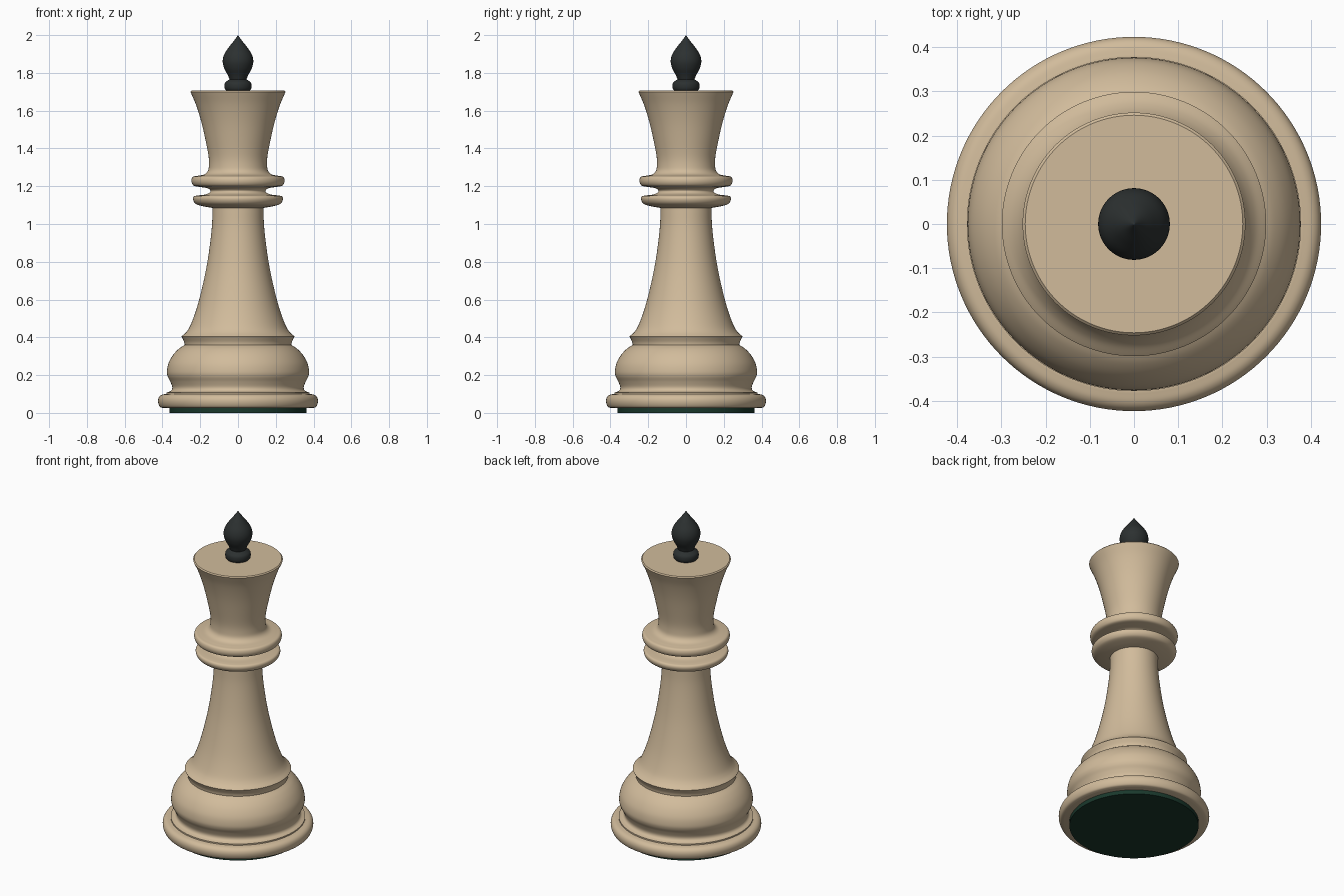
import bpy, bmesh, math
from mathutils import Vector

SEGMENTS = 128


def material(name, rgb):
    m = bpy.data.materials.new(name)
    m.diffuse_color = (*rgb, 1)
    return m


def smooth_run(pts, steps=6):
    """Catmull-Rom curve through (radius, z) points."""
    p = [Vector(q) for q in pts]
    p = [2 * p[0] - p[1]] + p + [2 * p[-1] - p[-2]]
    out = []
    for a, b, c, d in zip(p, p[1:], p[2:], p[3:]):
        for i in range(steps):
            t = i / steps
            out.append(0.5 * (2 * b + (c - a) * t + (2 * a - 5 * b + 4 * c - d) * t * t
                              + (3 * b - a - 3 * c + d) * t ** 3))
    return out + [p[-2]]


def lathe(name, runs, mat):
    """Spin smooth runs, joined by sharp corners, around z."""
    prof = [Vector((0, runs[0][0][1]))]
    for run in runs:
        for q in (smooth_run(run) if len(run) > 2 else [Vector(q) for q in run]):
            if (q - prof[-1]).length > 1e-5:
                prof.append(q)
    if prof[-1].x > 1e-5:
        prof.append(Vector((0, prof[-1].y)))
    bm = bmesh.new()
    verts = [bm.verts.new((q.x, 0, q.y)) for q in prof]
    edges = [bm.edges.new(e) for e in zip(verts, verts[1:])]
    bmesh.ops.spin(bm, geom=verts + edges, cent=(0, 0, 0), axis=(0, 0, 1),
                   angle=math.tau, steps=SEGMENTS, use_merge=True)
    bmesh.ops.remove_doubles(bm, verts=bm.verts, dist=1e-5)
    bmesh.ops.recalc_face_normals(bm, faces=bm.faces)
    me = bpy.data.meshes.new(name)
    bm.to_mesh(me)
    bm.free()
    ob = bpy.data.objects.new(name, me)
    bpy.context.collection.objects.link(ob)
    me.materials.append(mat)
    bpy.ops.object.select_all(action='DESELECT')
    ob.select_set(True)
    bpy.context.view_layer.objects.active = ob
    bpy.ops.object.shade_smooth_by_angle(angle=math.radians(35))
    return ob


wood = material("light_wood", (0.64, 0.50, 0.33))
black = material("black_lacquer", (0.025, 0.03, 0.03))
green = material("green_felt", (0.01, 0.04, 0.025))

# Felt pad under the base
lathe("felt_pad", [[(0.363, 0), (0.363, 0.026)]], green)

# Turned wooden body, bottom to top
lathe("body", [
    # rounded foot
    [(0.395, 0.025), (0.412, 0.031), (0.421, 0.048), (0.423, 0.068), (0.417, 0.085),
     (0.403, 0.096), (0.38, 0.101)],
    # small step
    [(0.378, 0.101), (0.378, 0.109)],
    # cove and main bulge
    [(0.374, 0.109), (0.354, 0.118), (0.348, 0.136), (0.358, 0.165), (0.372, 0.193),
     (0.376, 0.22), (0.368, 0.262), (0.345, 0.305), (0.315, 0.338), (0.282, 0.36)],
    # shoulder ring
    [(0.282, 0.36), (0.286, 0.378), (0.299, 0.405)],
    # stem
    [(0.299, 0.405), (0.272, 0.43), (0.25, 0.468), (0.22, 0.55), (0.193, 0.65),
     (0.168, 0.765), (0.15, 0.88), (0.138, 0.99), (0.135, 1.08)],
    # lower collar, groove, upper collar
    [(0.135, 1.085), (0.175, 1.092), (0.215, 1.102), (0.231, 1.114), (0.238, 1.132),
     (0.233, 1.146), (0.215, 1.151), (0.17, 1.157), (0.146, 1.172), (0.16, 1.189),
     (0.2, 1.196), (0.232, 1.202), (0.244, 1.216), (0.246, 1.235), (0.238, 1.25),
     (0.215, 1.255), (0.18, 1.262), (0.16, 1.28), (0.154, 1.31), (0.156, 1.36),
     (0.171, 1.44), (0.194, 1.54), (0.222, 1.63), (0.252, 1.7)],
    # flat top
    [(0.252, 1.7), (0.246, 1.706)],
], wood)

# Finial: small ring and pointed bulb
lathe("finial", [
    [(0.055, 1.7), (0.068, 1.712), (0.072, 1.73), (0.067, 1.749), (0.045, 1.766)],
    [(0.045, 1.766), (0.055, 1.79), (0.073, 1.825), (0.081, 1.862), (0.072, 1.9),
     (0.046, 1.939), (0.02, 1.972), (0, 2.0)],
], black)
